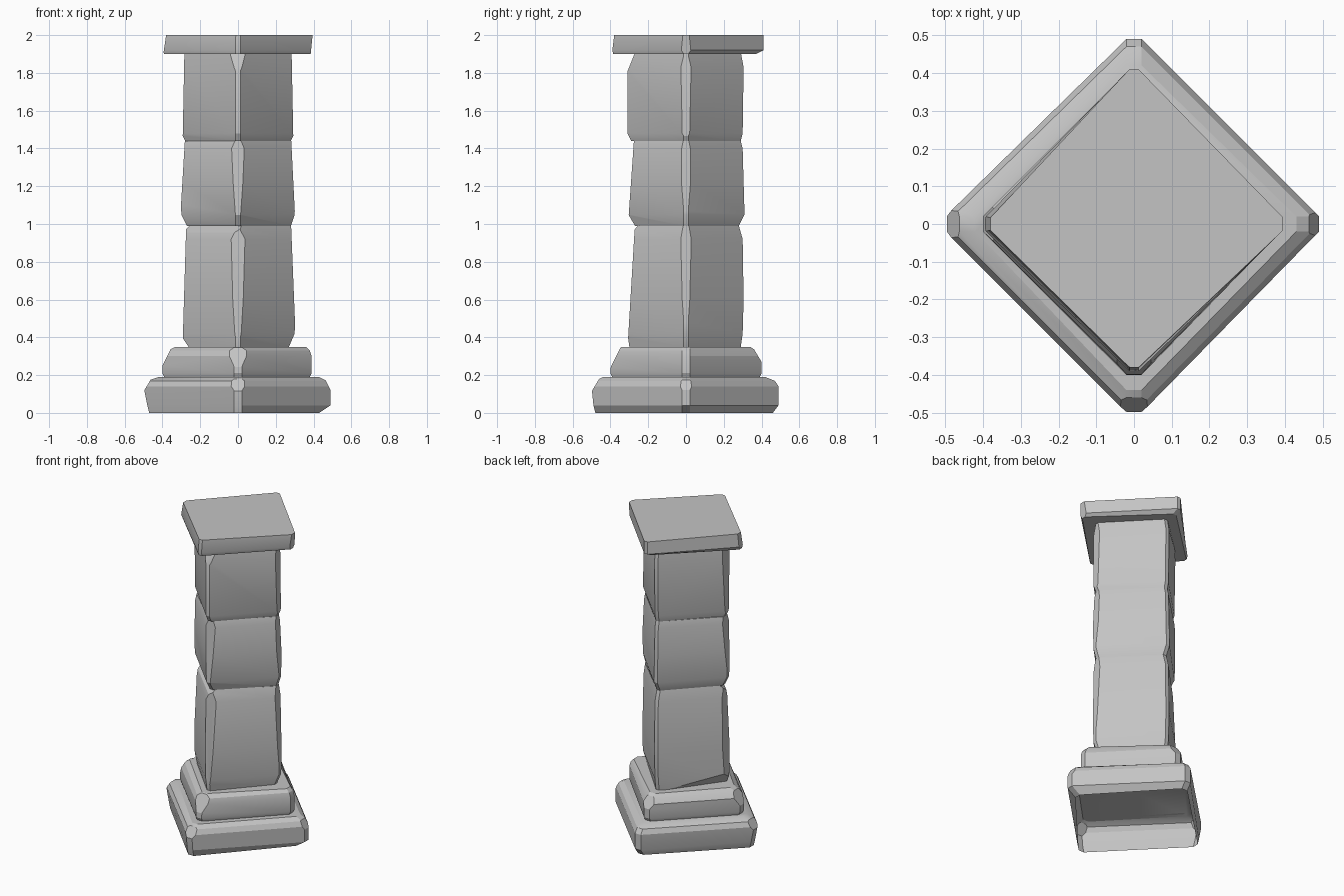
import bpy
import bmesh
from math import radians
from mathutils import Vector

if "Cube" in bpy.data.objects:
    bpy.data.objects.remove(bpy.data.objects["Cube"], do_unlink=True)

# Single stone colour
stone = bpy.data.materials.new("grey stone")
stone.use_nodes = True
colour = (0.55, 0.55, 0.55, 1)
stone.diffuse_color = colour
stone.node_tree.nodes["Principled BSDF"].inputs["Base Color"].default_value = colour

FRONT, LEFT = Vector((0, -1, 0)), Vector((1, 0, 0))
CORNERS = (FRONT, LEFT, -FRONT, -LEFT)
UP = Vector((0, 0, 1))


def corner_chip(corner, reach, height, lean=0.0):
    """Plane shaving a corner; a positive lean cuts deeper towards the top."""
    return corner * reach + UP * height, corner + UP * lean


def stone_block(name, rings, cut, chips=(), open_bottom=False):
    """Stack of diamond rings (height, then reach of front, left, back, right corner)."""
    bm = bmesh.new()
    loops = []
    for height, *reaches in rings:
        loop = []
        for corner, reach in zip(CORNERS, reaches):
            side = UP.cross(corner)
            for sign in (-1, 1):
                loop.append(bm.verts.new(corner * reach + side * cut * sign + UP * height))
        loops.append(loop)
    for low, high in zip(loops, loops[1:]):
        for i in range(len(low)):
            j = (i + 1) % len(low)
            bm.faces.new((low[i], low[j], high[j], high[i]))
    bm.faces.new(loops[0][::-1])
    bm.faces.new(loops[-1])
    # Slice off each chip and close the cut
    for point, normal in chips:
        geom = bm.verts[:] + bm.edges[:] + bm.faces[:]
        bmesh.ops.bisect_plane(bm, geom=geom, plane_co=point,
                               plane_no=Vector(normal).normalized(), clear_outer=True)
        rim = [e for e in bm.edges if e.is_boundary]
        bmesh.ops.holes_fill(bm, edges=rim, sides=0)
    bmesh.ops.recalc_face_normals(bm, faces=bm.faces)
    if open_bottom:
        base = [f for f in bm.faces if f.normal.z < -0.95]
        bmesh.ops.delete(bm, geom=base, context='FACES')
    mesh = bpy.data.meshes.new(name)
    bm.to_mesh(mesh)
    bm.free()
    mesh.materials.append(stone)
    obj = bpy.data.objects.new(name, mesh)
    bpy.context.collection.objects.link(obj)
    bpy.ops.object.select_all(action='DESELECT')
    obj.select_set(True)
    bpy.context.view_layer.objects.active = obj
    bpy.ops.object.shade_smooth_by_angle(angle=radians(22))


# Stepped base
stone_block("base_slab", [
    (0, .48, .43, .46, .47),
    (.04, .49, .49, .49, .48),
    (.14, .50, .49, .49, .50),
    (.17, .48, .47, .47, .48),
    (.19, .44, .43, .42, .42)], .02,
    [corner_chip(FRONT, .46, .18, .6), corner_chip(-LEFT, .46, .18, .6),
     corner_chip(LEFT, .47, .16, .5)], open_bottom=True)

stone_block("upper_base_slab", [
    (.19, .39, .38, .39, .39),
    (.21, .40, .39, .40, .40),
    (.30, .395, .39, .40, .40),
    (.33, .38, .38, .37, .37),
    (.35, .34, .36, .34, .33)], .02,
    [corner_chip(FRONT, .37, .30, .5), corner_chip(-LEFT, .37, .31, .5),
     corner_chip(-FRONT, .37, .32, .6)])

# Shaft of three worn blocks
stone_block("lower_shaft_block", [
    (.35, .30, .27, .29, .29),
    (.42, .31, .30, .30, .305),
    (.60, .31, .305, .305, .31),
    (.92, .30, .30, .30, .29),
    (.99, .26, .285, .28, .27)], .012,
    [corner_chip(FRONT, .275, .92, .06), corner_chip(-LEFT, .28, .8, .03),
     corner_chip(LEFT, .285, .9, .04),
     ((-.28, .03, .42), (-.81, .59, -.8)),
     ((-.15, -.165, .94), (-.5, -.5, .8))])

stone_block("middle_shaft_block", [
    (.99, .27, .28, .28, .27),
    (1.05, .305, .30, .31, .30),
    (1.22, .305, .305, .305, .305),
    (1.40, .30, .295, .30, .305),
    (1.44, .28, .285, .29, .29)], .012,
    [corner_chip(FRONT, .28, 1.38, .07), corner_chip(-LEFT, .285, 1.38, .06),
     corner_chip(LEFT, .285, 1.38, .05)])

stone_block("upper_shaft_block", [
    (1.44, .29, .28, .29, .28),
    (1.48, .31, .30, .30, .30),
    (1.83, .31, .30, .305, .31),
    (1.91, .30, .28, .29, .31)], .012,
    [corner_chip(FRONT, .285, 1.87, .4), corner_chip(-LEFT, .29, 1.6, .02),
     corner_chip(LEFT, .29, 1.6, .02)])

# Flat capstone
stone_block("capstone", [
    (1.90, .385, .385, .37, .39),
    (1.92, .39, .40, .41, .40),
    (2, .38, .40, .41, .385)], .012,
    [corner_chip(-LEFT, .385, 1.97, .15), corner_chip(LEFT, .39, 1.95, -.1),
     ((-.05, -.345, 2), (-.8, -.9, .25))])
